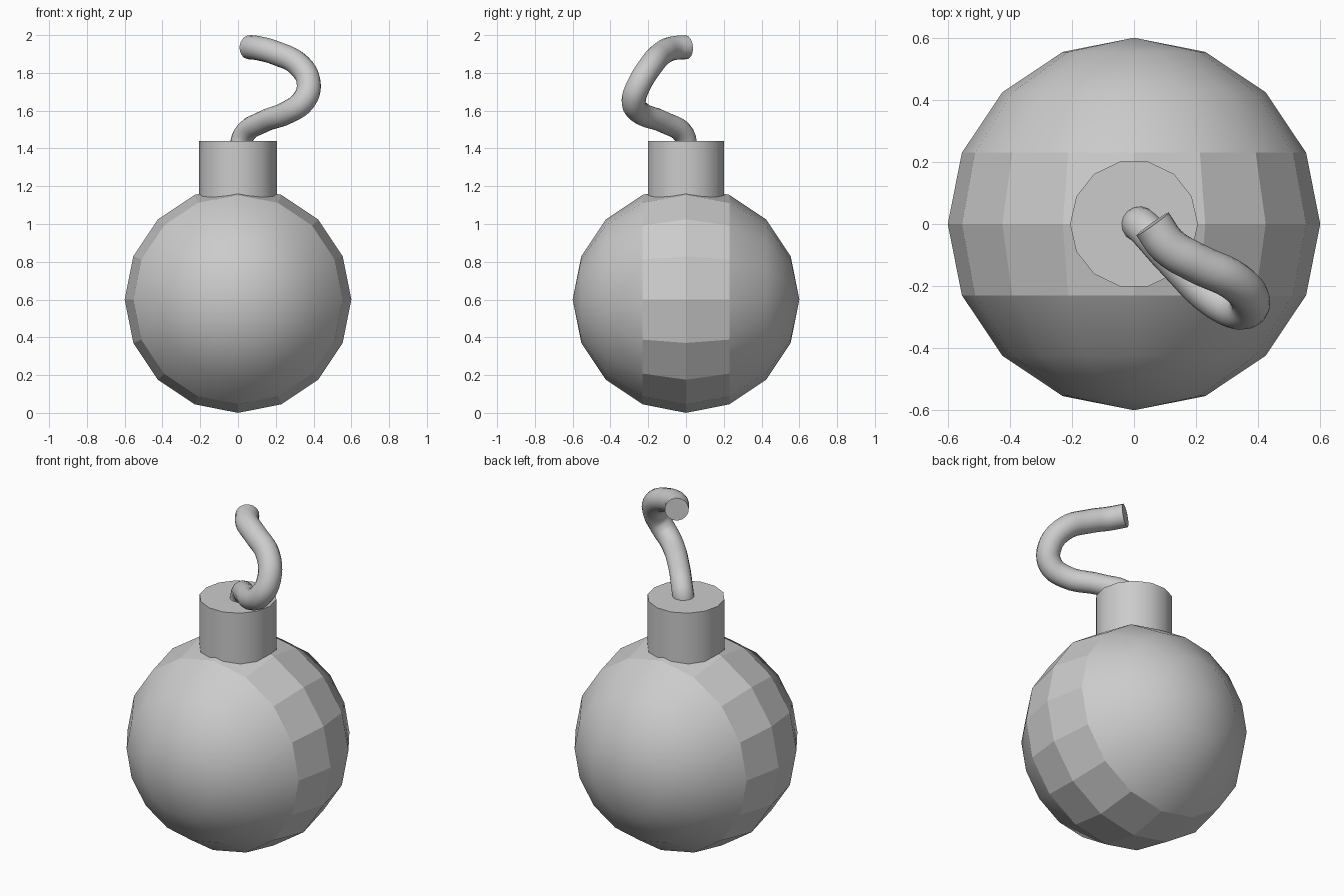
import bpy
import math

cube = bpy.data.objects.get("Cube")
if cube:
    bpy.data.objects.remove(cube, do_unlink=True)

GREY = (0.6, 0.6, 0.6, 1.0)
grey = bpy.data.materials.new("plain_grey")
grey.use_nodes = True
grey.diffuse_color = GREY
grey.node_tree.nodes["Principled BSDF"].inputs["Base Color"].default_value = GREY


def finish(obj, name, angle):
    """Name, colour and smooth the active object."""
    obj.name = name
    obj.data.name = name
    obj.data.materials.clear()
    obj.data.materials.append(grey)
    bpy.ops.object.select_all(action='DESELECT')
    obj.select_set(True)
    bpy.context.view_layer.objects.active = obj
    bpy.ops.object.shade_smooth_by_angle(angle=math.radians(angle))


# Round body, with its poles at front and back
RADIUS = 0.6
bpy.ops.mesh.primitive_uv_sphere_add(segments=16, ring_count=8, radius=RADIUS,
                                     location=(0, 0, RADIUS),
                                     rotation=(math.pi / 2, 0, 0))
body = bpy.context.object
bpy.ops.object.transform_apply(location=True, rotation=True, scale=True)
finish(body, "body", 40)
# The two belts beside the equator stay faceted
for face in body.data.polygons:
    if abs(face.center.y) < 0.2:
        face.use_smooth = False

# Neck, sunk into the body
NECK_TOP, NECK_BOTTOM = 1.44, 1.05
bpy.ops.mesh.primitive_cylinder_add(vertices=14, radius=0.206,
                                    depth=NECK_TOP - NECK_BOTTOM,
                                    location=(0, 0, (NECK_TOP + NECK_BOTTOM) / 2),
                                    rotation=(0, 0, math.pi / 2))
finish(bpy.context.object, "neck", 30)

# Curled fuse: x, y, z and thickness factor along the path
path = [
    (0.01, 0.0, 1.39, 0.9),
    (0.03, -0.01, 1.47, 0.9),
    (0.13, -0.12, 1.54, 0.9),
    (0.27, -0.25, 1.595, 0.95),
    (0.345, -0.277, 1.65, 1.0),
    (0.375, -0.25, 1.735, 1.0),
    (0.325, -0.185, 1.84, 1.0),
    (0.2, -0.125, 1.905, 1.0),
    (0.11, -0.07, 1.93, 1.0),
    (0.06, 0.0, 1.936, 1.0),
]
curve = bpy.data.curves.new("fuse", 'CURVE')
curve.dimensions = '3D'
curve.bevel_depth = 0.064
curve.bevel_resolution = 6
curve.resolution_u = 5
curve.use_fill_caps = True
spline = curve.splines.new('BEZIER')
spline.bezier_points.add(len(path) - 1)
for point, (x, y, z, thickness) in zip(spline.bezier_points, path):
    point.co = (x, y, z)
    point.radius = thickness
    point.handle_left_type = point.handle_right_type = 'AUTO'
fuse = bpy.data.objects.new("fuse", curve)
bpy.context.collection.objects.link(fuse)
bpy.ops.object.select_all(action='DESELECT')
fuse.select_set(True)
bpy.context.view_layer.objects.active = fuse
bpy.ops.object.convert(target='MESH')
finish(bpy.context.object, "fuse", 40)
